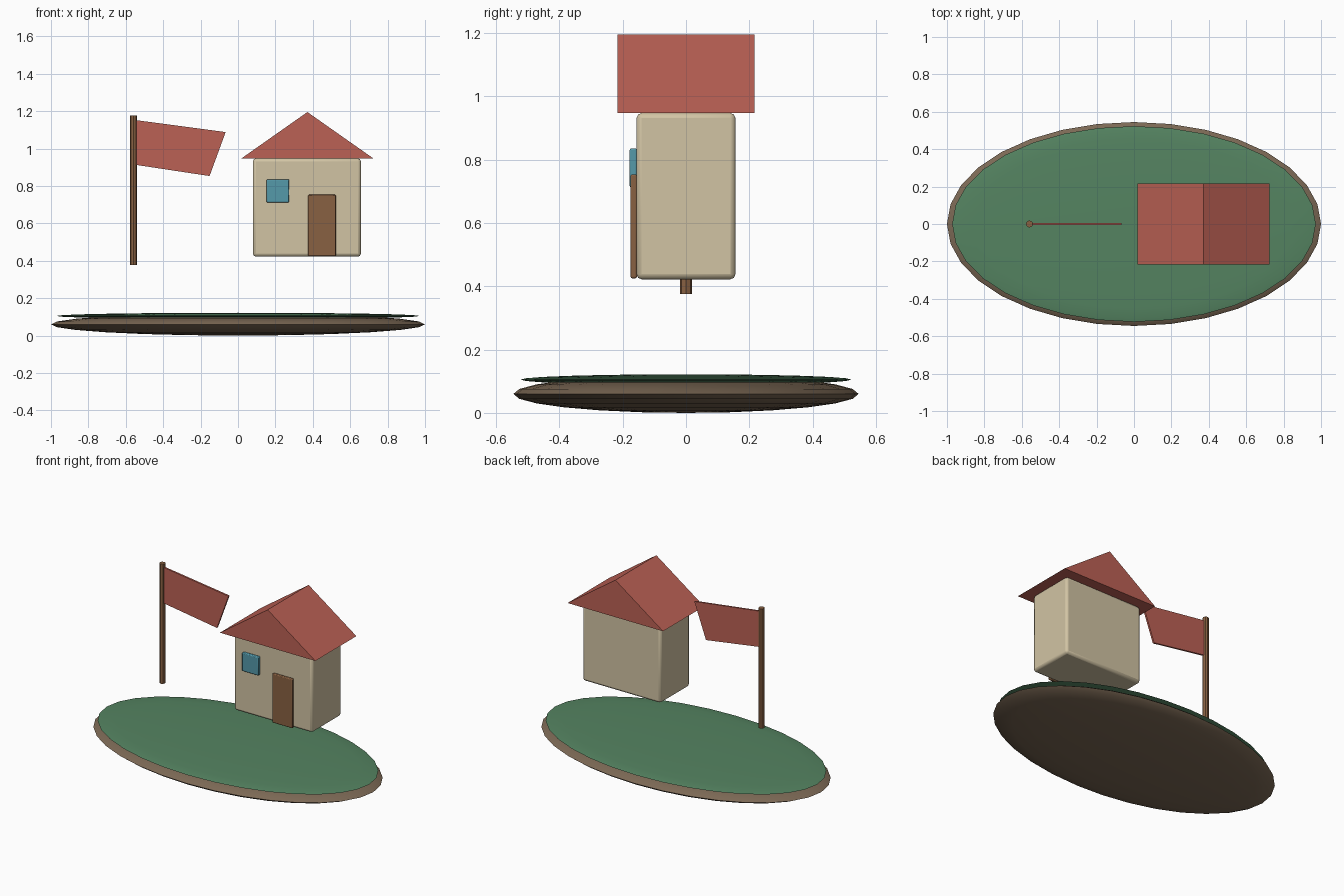
import bpy, bmesh

if "Cube" in bpy.data.objects:
    bpy.data.objects.remove(bpy.data.objects["Cube"])


def material(name, rgb):
    m = bpy.data.materials.new(name)
    m.diffuse_color = (*rgb, 1)
    m.use_nodes = True
    m.node_tree.nodes["Principled BSDF"].inputs["Base Color"].default_value = m.diffuse_color
    return m


SOIL = material("soil", (0.20, 0.14, 0.09))
GRASS = material("grass", (0.09, 0.23, 0.12))
WALL = material("wall", (0.64, 0.55, 0.37))
RED = material("red", (0.50, 0.12, 0.09))
WOOD = material("wood", (0.25, 0.12, 0.055))
GLASS = material("glass", (0.09, 0.32, 0.40))


def finish(name, mat):
    ob = bpy.context.object
    ob.name = name
    ob.data.materials.append(mat)
    return ob


def disc(name, centre_z, radii, mat):
    """Flattened sphere lying level."""
    bpy.ops.mesh.primitive_uv_sphere_add(segments=32, ring_count=12, location=(0, 0, centre_z))
    bpy.context.object.scale = radii
    bpy.ops.object.transform_apply(location=False, rotation=False, scale=True)
    bpy.ops.object.shade_smooth_by_angle()
    return finish(name, mat)


def box(name, lo, hi, mat, bevel):
    """Box between two corners with softened edges."""
    bpy.ops.mesh.primitive_cube_add(size=1, location=[(a + b) / 2 for a, b in zip(lo, hi)])
    bpy.context.object.scale = [b - a for a, b in zip(lo, hi)]
    bpy.ops.object.transform_apply(location=False, rotation=False, scale=True)
    ob = finish(name, mat)
    mod = ob.modifiers.new("soft_edges", "BEVEL")
    mod.width, mod.segments = bevel, 2
    bpy.ops.object.shade_smooth_by_angle()
    return ob


def slab(name, profile, half_depth, mat):
    """Front (x, z) outline extruded evenly in y."""
    bm = bmesh.new()
    face = bm.faces.new([bm.verts.new((x, -half_depth, z)) for x, z in profile])
    ext = bmesh.ops.extrude_face_region(bm, geom=[face])
    new = [g for g in ext["geom"] if isinstance(g, bmesh.types.BMVert)]
    bmesh.ops.translate(bm, verts=new, vec=(0, 2 * half_depth, 0))
    bmesh.ops.recalc_face_normals(bm, faces=bm.faces)
    me = bpy.data.meshes.new(name)
    bm.to_mesh(me)
    bm.free()
    ob = bpy.data.objects.new(name, me)
    bpy.context.collection.objects.link(ob)
    me.materials.append(mat)
    return ob


# Oval island: soil with a grass cap
disc("soil_base", 0.06, (1.0, 0.545, 0.06), SOIL)
disc("grass_top", 0.105, (0.972, 0.523, 0.017), GRASS)

# Cottage, floating above the grass
box("house_walls", (0.08, -0.156, 0.422), (0.657, 0.156, 0.947), WALL, 0.016)
slab("roof", [(0.018, 0.947), (0.724, 0.947), (0.371, 1.195)], 0.217, RED)
box("door", (0.375, -0.175, 0.425), (0.523, -0.155, 0.753), WOOD, 0.005)
box("window", (0.153, -0.178, 0.712), (0.274, -0.155, 0.835), GLASS, 0.005)

# Flag and its pole
bpy.ops.mesh.primitive_cylinder_add(vertices=8, radius=0.019, depth=0.8, location=(-0.559, 0, 0.776))
finish("flag_pole", WOOD)
slab("flag", [(-0.555, 1.153), (-0.066, 1.088), (-0.152, 0.853), (-0.555, 0.914)], 0.006, RED)
